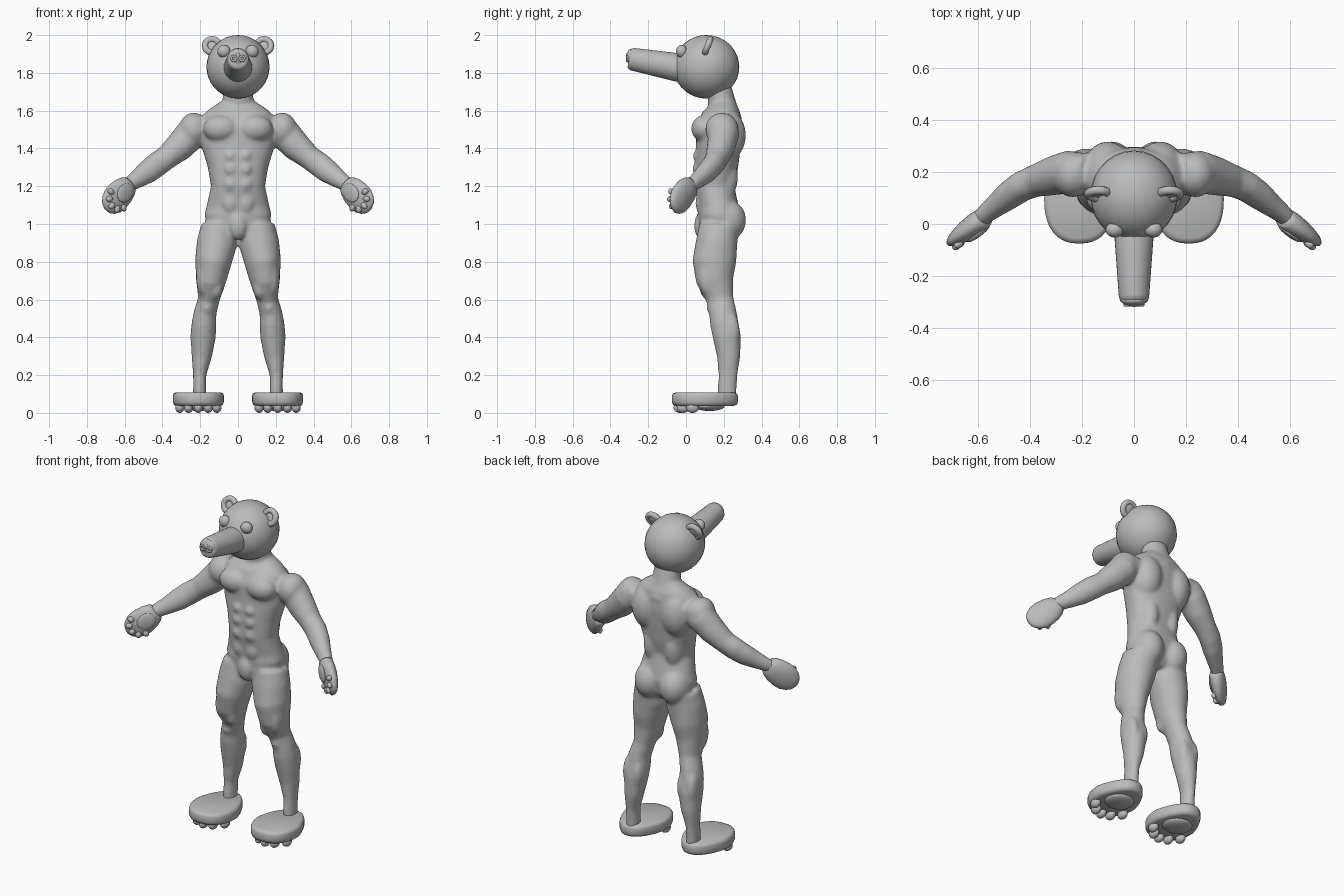
import bpy, bmesh
from math import sin, cos, pi, radians, copysign
from mathutils import Vector, Matrix

if "Cube" in bpy.data.objects:
    bpy.data.objects.remove(bpy.data.objects["Cube"])

grey = bpy.data.materials.new("plain grey")
grey.diffuse_color = (0.5, 0.5, 0.5, 1)
grey.use_nodes = True
grey.node_tree.nodes["Principled BSDF"].inputs["Base Color"].default_value = grey.diffuse_color


def ell(bm, c, r, rot=None):
    """Ellipsoid at c with radii r, turned by rot."""
    m = Matrix.Translation(c) @ (rot.to_4x4() if rot else Matrix()) @ Matrix.Diagonal((*r, 1))
    bmesh.ops.create_uvsphere(bm, u_segments=28, v_segments=18, radius=1, matrix=m)


def skin(bm, rings):
    """Closed loft through rings of points."""
    vs = [[bm.verts.new(p) for p in ring] for ring in rings]
    n = len(vs[0])
    for a, b in zip(vs, vs[1:]):
        for i in range(n):
            bm.faces.new((a[i], a[(i + 1) % n], b[(i + 1) % n], b[i]))
    bm.faces.new(vs[0][::-1])
    bm.faces.new(vs[-1])


def oval(a, p):
    """Point on a superellipse with exponent p."""
    c, s = cos(a), sin(a)
    return copysign(abs(c) ** (2 / p), c), copysign(abs(s) ** (2 / p), s)


def tube(bm, pts, ref=(0, 1, 0), p=2.0, n=32):
    """Tube through (x, y, z, radius across, radius along ref)."""
    rings = []
    for i, q in enumerate(pts):
        t = (Vector(pts[min(i + 1, len(pts) - 1)][:3]) - Vector(pts[max(i - 1, 0)][:3])).normalized()
        v = Vector(ref)
        v = (v - t * v.dot(t)).normalized()
        w = t.cross(v)
        ring = []
        for k in range(n):
            c, s = oval(2 * pi * k / n, p)
            ring.append(Vector(q[:3]) + w * q[3] * c + v * q[4] * s)
        rings.append(ring)
    skin(bm, rings)


def finish(name, bm, mirror=False):
    bmesh.ops.recalc_face_normals(bm, faces=bm.faces)
    me = bpy.data.meshes.new(name)
    bm.to_mesh(me)
    bm.free()
    me.materials.append(grey)
    for f in me.polygons:
        f.use_smooth = True
    ob = bpy.data.objects.new(name, me)
    bpy.context.collection.objects.link(ob)
    if mirror:
        ob.modifiers.new("mirror", 'MIRROR').use_mirror_merge = False
    return ob


# Body: torso, neck, one leg and arm plus muscles, mirrored and fused
bm = bmesh.new()
tube(bm, [(0, cy, z, rx, ry) for z, cy, rx, ry in (
    (.93, .17, .06, .07), (.97, .17, .16, .10), (1.05, .175, .178, .112), (1.1, .17, .165, .105),
    (1.2, .15, .143, .105), (1.3, .16, .16, .115), (1.4, .17, .19, .118), (1.5, .175, .2, .122),
    (1.57, .19, .19, .105), (1.61, .2, .15, .085), (1.65, .2, .09, .06))], p=2.25)
tube(bm, [(0, .21, 1.54, .11, .09), (0, .195, 1.62, .085, .075), (0, .17, 1.74, .075, .065)])
tube(bm, [(.10, .175, .99, .095, .105), (.111, .162, .9, .107, .11), (.131, .15, .8, .097, .116),
          (.143, .152, .7, .08, .099), (.155, .18, .6, .057, .072), (.174, .195, .53, .06, .073),
          (.180, .203, .47, .066, .075), (.185, .217, .4, .067, .074), (.192, .226, .3, .054, .062),
          (.203, .222, .2, .035, .05), (.203, .218, .12, .035, .05), (.203, .218, .07, .035, .05)])
tube(bm, [(.17, .2, 1.53, .07, .07), (.25, .2, 1.475, .085, .082), (.31, .185, 1.41, .078, .075),
          (.38, .165, 1.35, .063, .062), (.43, .145, 1.315, .066, .058), (.48, .11, 1.275, .062, .054),
          (.53, .07, 1.24, .05, .044), (.575, .035, 1.21, .04, .036), (.60, .01, 1.19, .036, .032)])
for c, r in (
        ((.235, .19, 1.5), (.078, .088, .09)),       # deltoid
        ((.09, .098, 1.505), (.094, .07, .072)),     # chest
        ((.1, .21, 1.47), (.095, .107, .14)),        # upper back
        ((.07, .19, 1.25), (.06, .085, .14)),        # lower back
        ((.085, .215, 1.02), (.088, .103, .11)),     # buttock
        ((.0, .085, .99), (.05, .042, .075)),        # groin
        ((.04, .068, 1.36), (.036, .032, .036)),     # stomach
        ((.04, .065, 1.29), (.036, .032, .036)),
        ((.04, .066, 1.21), (.036, .03, .04)),
        ((.04, .085, 1.11), (.045, .035, .06)),
        ((.115, .115, .67), (.037, .045, .07)),      # inner thigh
        ((.185, .12, .72), (.036, .055, .1)),        # outer thigh
        ((.165, .15, .56), (.035, .042, .045)),      # knee
        ((.152, .235, .43), (.034, .05, .09)),       # calf
        ((.215, .235, .43), (.034, .05, .1))):
    ell(bm, c, r)
body = finish("body", bm, True)
rm = body.modifiers.new("fuse", 'REMESH')
rm.mode = 'VOXEL'
rm.voxel_size = 0.01
rm.use_smooth_shade = True
sm = body.modifiers.new("soften", 'SMOOTH')
sm.factor = 0.5
sm.iterations = 8

# Head
bm = bmesh.new()
ell(bm, (0, .108, 1.832), (.167, .174, .168))
finish("head", bm)

# Snout and nose
bm = bmesh.new()
tube(bm, [(0, .02, 1.82, .076, .076), (0, -.05, 1.83, .075, .075), (0, -.28, 1.872, .06, .058),
          (0, -.296, 1.874, .055, .053), (0, -.302, 1.875, .045, .043)], ref=(1, 0, 0))
finish("snout", bm)
bm = bmesh.new()
ell(bm, (0, -.293, 1.884), (.05, .022, .042))
ell(bm, (0, -.305, 1.89), (.014, .014, .02))
finish("nose", bm)

# Eyes
bm = bmesh.new()
ell(bm, (.074, -.022, 1.914), (.035, .03, .034))
finish("eyes", bm, True)


def torus(bm, c, R, r, rot, n=28, k=10):
    vs = []
    for i in range(n):
        a = 2 * pi * i / n
        vs.append([bm.verts.new(Vector(c) + rot @ Vector((
            (R + r * cos(b)) * cos(a), (R + r * cos(b)) * sin(a), r * sin(b))))
            for b in (2 * pi * j / k for j in range(k))])
    for i in range(n):
        for j in range(k):
            a, b = vs[i], vs[(i + 1) % n]
            bm.faces.new((a[j], b[j], b[(j + 1) % k], a[(j + 1) % k]))


# Ears: rim with a dished centre, leaning back
bm = bmesh.new()
lean = Matrix.Rotation(radians(68), 3, 'X')
torus(bm, (.137, .115, 1.943), .038, .017, lean)
ell(bm, (.137, .12, 1.943), (.04, .04, .012), lean)
finish("ears", bm, True)

# Nostrils
bm = bmesh.new()
torus(bm, (.022, -.311, 1.876), .013, .006, Matrix.Rotation(radians(90), 3, 'X'), 16, 8)
finish("nostrils", bm, True)

# Hands: mitten paws with palm pads
bm = bmesh.new()
mid = Vector((.637, -.02, 1.147))
t = Vector((.62, -.46, -.6)).normalized()
n = Vector((.59, .81, 0))
n = (n - t * n.dot(t)).normalized()
w = t.cross(n)
frame = Matrix((t, w, n)).transposed()
tube(bm, [(*(mid + t * d), a, b) for d, a, b in (
    (-.10, .048, .034), (-.085, .06, .04), (-.05, .073, .043), (0, .08, .04), (.04, .077, .034),
    (.075, .06, .026), (.095, .04, .018), (.105, .015, .008))], ref=n)
finish("hands", bm, True)
bm = bmesh.new()
ell(bm, mid - t * .028 - n * .038, (.056, .046, .012), frame)
for a in (-80, -42, -5, 32, 68):
    a = radians(a)
    ell(bm, mid + t * (.01 + .066 * cos(a)) + w * .062 * sin(a) - n * .025, (.02, .016, .015),
        frame @ Matrix.Rotation(a, 3, 'Z'))
finish("palm_pads", bm, True)

# Feet: broad slabs, narrower at the heel
bm = bmesh.new()
rings = []
for s, z in ((.85, .036), (.96, .042), (1, .058), (1, .09), (.97, .102), (.88, .109)):
    ring = []
    for k in range(40):
        c, d = oval(2 * pi * k / 40, 2.4)
        ring.append((.21 + s * .135 * c * (1 - .3 * max(0, d)), .1 + s * .175 * d, z))
    rings.append(ring)
skin(bm, rings)
finish("feet", bm, True)

# Sole pads and toes
bm = bmesh.new()
ell(bm, (.21, .125, .036), (.085, .08, .026))
for x, y in ((.112, .035), (.158, -.015), (.21, -.032), (.262, -.015), (.308, .035)):
    ell(bm, (x, y, .028), (.024, .034, .028))
finish("sole_pads", bm, True)
